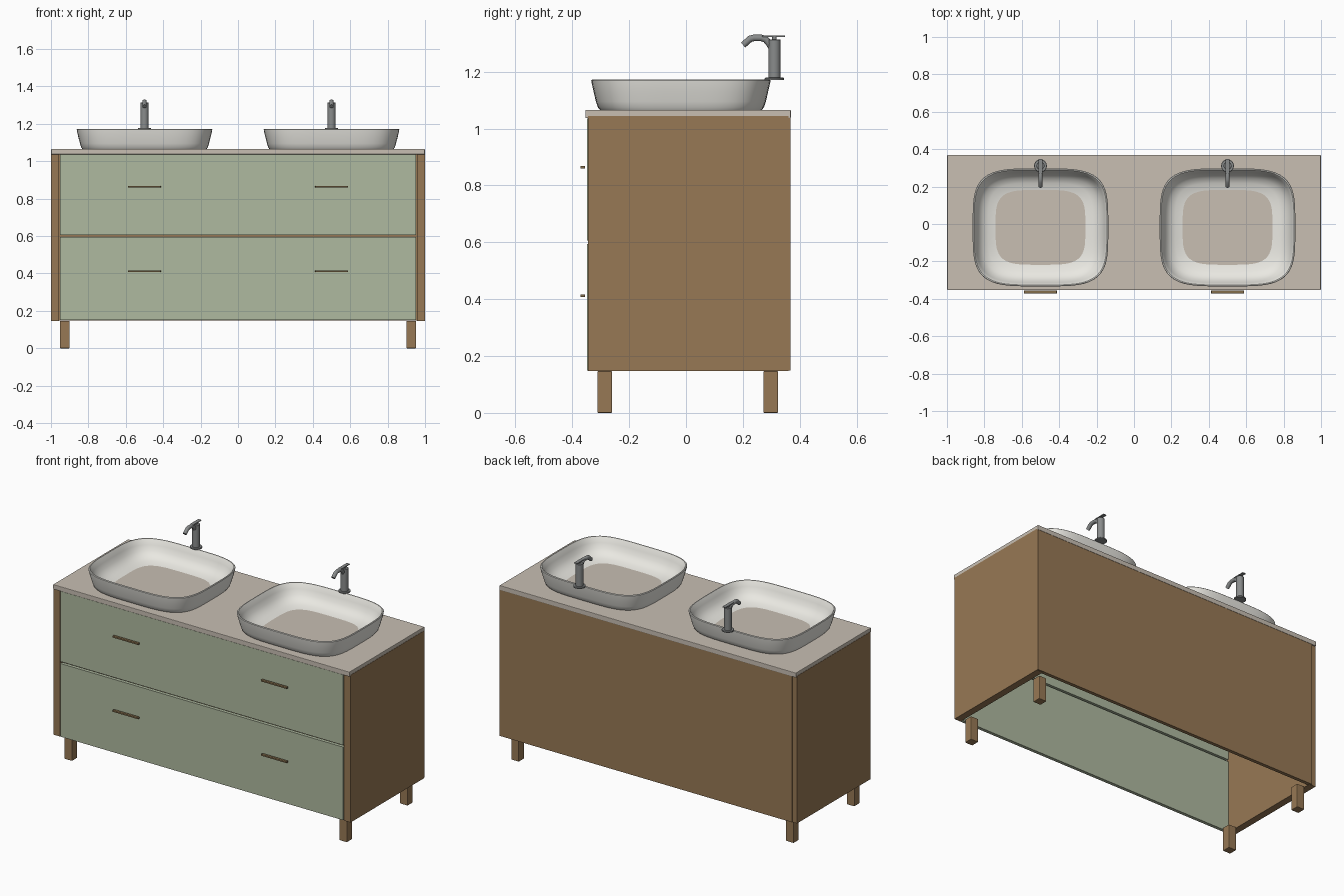
import bpy, bmesh, math
from mathutils import Vector, Matrix

if "Cube" in bpy.data.objects:
    bpy.data.objects.remove(bpy.data.objects["Cube"])


def material(name, rgb):
    m = bpy.data.materials.new(name)
    m.diffuse_color = (*rgb, 1)
    m.use_nodes = True
    m.node_tree.nodes["Principled BSDF"].inputs["Base Color"].default_value = m.diffuse_color
    return m


WOOD = material("wood", (0.31, 0.19, 0.09))
GREEN = material("sage_green", (0.43, 0.49, 0.35))
STONE = material("stone", (0.58, 0.52, 0.45))
CERAMIC = material("ceramic", (0.82, 0.81, 0.76))
METAL = material("metal", (0.25, 0.26, 0.26))
BRASS = material("dark_brass", (0.22, 0.15, 0.07))


def finish(bm, name, mat, smooth=False):
    me = bpy.data.meshes.new(name)
    bmesh.ops.recalc_face_normals(bm, faces=bm.faces)
    bm.to_mesh(me)
    bm.free()
    me.materials.append(mat)
    if smooth:
        me.polygons.foreach_set("use_smooth", [True] * len(me.polygons))
        me.set_sharp_from_angle(angle=math.radians(35))
    ob = bpy.data.objects.new(name, me)
    bpy.context.collection.objects.link(ob)
    return ob


def box(name, mat, x, y, z, bevel=0.0):
    """Box from (min, max) pairs, optionally with bevelled edges."""
    bm = bmesh.new()
    bmesh.ops.create_cube(bm, size=1)
    for v in bm.verts:
        for i, (a, b) in enumerate((x, y, z)):
            v.co[i] = (a + b) / 2 + v.co[i] * (b - a)
    if bevel:
        bmesh.ops.bevel(bm, geom=bm.edges[:], offset=bevel, segments=2,
                        profile=0.5, affect='EDGES')
    return finish(bm, name, mat)


def loft(bm, rings, close_ends):
    """Skin a list of closed rings of points."""
    rows = [[bm.verts.new(p) for p in ring] for ring in rings]
    n = len(rows[0])
    for a, b in zip(rows, rows[1:]):
        for i in range(n):
            j = (i + 1) % n
            bm.faces.new((a[i], a[j], b[j], b[i]))
    if close_ends:
        bm.faces.new(rows[0])
        bm.faces.new(rows[-1])


def lathe(name, mat, cx, cy, profile, n=32):
    """Solid of revolution around a vertical axis from (radius, z) points."""
    bm = bmesh.new()
    ang = [2 * math.pi * i / n for i in range(n)]
    loft(bm, [[(cx + r * math.cos(a), cy + r * math.sin(a), z) for a in ang]
              for r, z in profile], True)
    return finish(bm, name, mat, True)


def superellipse(cx, cy, rx, ry, z, power=4.0, n=96):
    pts = []
    for i in range(n):
        a = 2 * math.pi * i / n
        c, s = math.cos(a), math.sin(a)
        k = (abs(c) ** power + abs(s) ** power) ** (-1 / power)
        pts.append((cx + rx * k * c, cy + ry * k * s, z))
    return pts


def spout(name, cx, path, r, n=20):
    """Round tube along a (y, z) path, with mitred bends."""
    p = [Vector((cx, y, z)) for y, z in path]
    bm = bmesh.new()
    rings = []
    for i, c in enumerate(p):
        d0 = (p[i] - p[i - 1]).normalized() if i else (p[1] - p[0]).normalized()
        d1 = (p[i + 1] - p[i]).normalized() if i < len(p) - 1 else d0
        t = (d0 + d1).normalized()
        side = Vector((1, 0, 0))
        up = side.cross(t) / max(0.5, t.dot(d0))
        rings.append([c + r * (side * math.cos(a) + up * math.sin(a))
                      for a in (2 * math.pi * k / n for k in range(n))])
    loft(bm, rings, True)
    return finish(bm, name, METAL, True)


# Cabinet: two sides, back, countertop, open underside
for s, side in ((-1, "left"), (1, "right")):
    box(side + "_side_panel", WOOD, sorted((s * 0.957, s * 1.0)),
        (-0.345, 0.361), (0.147, 1.044))
box("back_panel", WOOD, (-0.97, 0.9985), (0.346, 0.367), (0.149, 1.038))
box("countertop", STONE, (-0.9985, 0.9985), (-0.354, 0.369), (1.037, 1.066), 0.003)

# Drawer fronts
box("lower_drawer_front", GREEN, (-0.953, 0.953), (-0.349, -0.329), (0.15, 0.595))
box("upper_drawer_front", GREEN, (-0.953, 0.953), (-0.349, -0.329), (0.607, 1.035))

# Legs
for s, side in ((-1, "left"), (1, "right")):
    for y, end in ((-0.286, "front"), (0.298, "back")):
        box(f"{end}_{side}_leg", WOOD, sorted((s * 0.9, s * 0.952)),
            (y - 0.026, y + 0.026), (0, 0.147), 0.004)

# Outer wall, rim, then inner bowl: half width, half depth, height
BASIN = [(0.333, 0.285, 1.066), (0.339, 0.292, 1.075), (0.345, 0.299, 1.095),
         (0.354, 0.307, 1.130), (0.362, 0.315, 1.165), (0.3625, 0.3155, 1.169),
         (0.360, 0.313, 1.172), (0.355, 0.308, 1.172), (0.352, 0.305, 1.168),
         (0.342, 0.295, 1.140), (0.329, 0.282, 1.112), (0.309, 0.264, 1.090),
         (0.280, 0.237, 1.075), (0.240, 0.200, 1.067)]

for s, side in ((-1, "left"), (1, "right")):
    cx = s * 0.5

    # Drawer pulls
    for z, row in ((0.412, "lower"), (0.864, "upper")):
        box(f"{row}_{side}_handle", BRASS, (cx - 0.0875, cx + 0.0875),
            (-0.371, -0.355), (z - 0.005, z + 0.005), 0.002)

    # Basin
    bm = bmesh.new()
    loft(bm, [superellipse(cx, -0.018, rx, ry, z) for rx, ry, z in BASIN], False)
    finish(bm, side + "_basin", CERAMIC, True)

    # Tap: flanged body, spout and lever
    lathe(side + "_tap_body", METAL, cx, 0.311,
          [(0.034, 1.171), (0.034, 1.177), (0.032, 1.179), (0.0215, 1.179),
           (0.0215, 1.312), (0.020, 1.314), (0.008, 1.314), (0.008, 1.324)])
    spout(side + "_tap_spout", cx,
          [(0.305, 1.278), (0.292, 1.300), (0.280, 1.314), (0.265, 1.319),
           (0.238, 1.319), (0.226, 1.316), (0.201, 1.294)], 0.0115)
    box(side + "_tap_lever", METAL, (cx - 0.011, cx + 0.011),
        (0.268, 0.348), (1.322, 1.328), 0.002)
